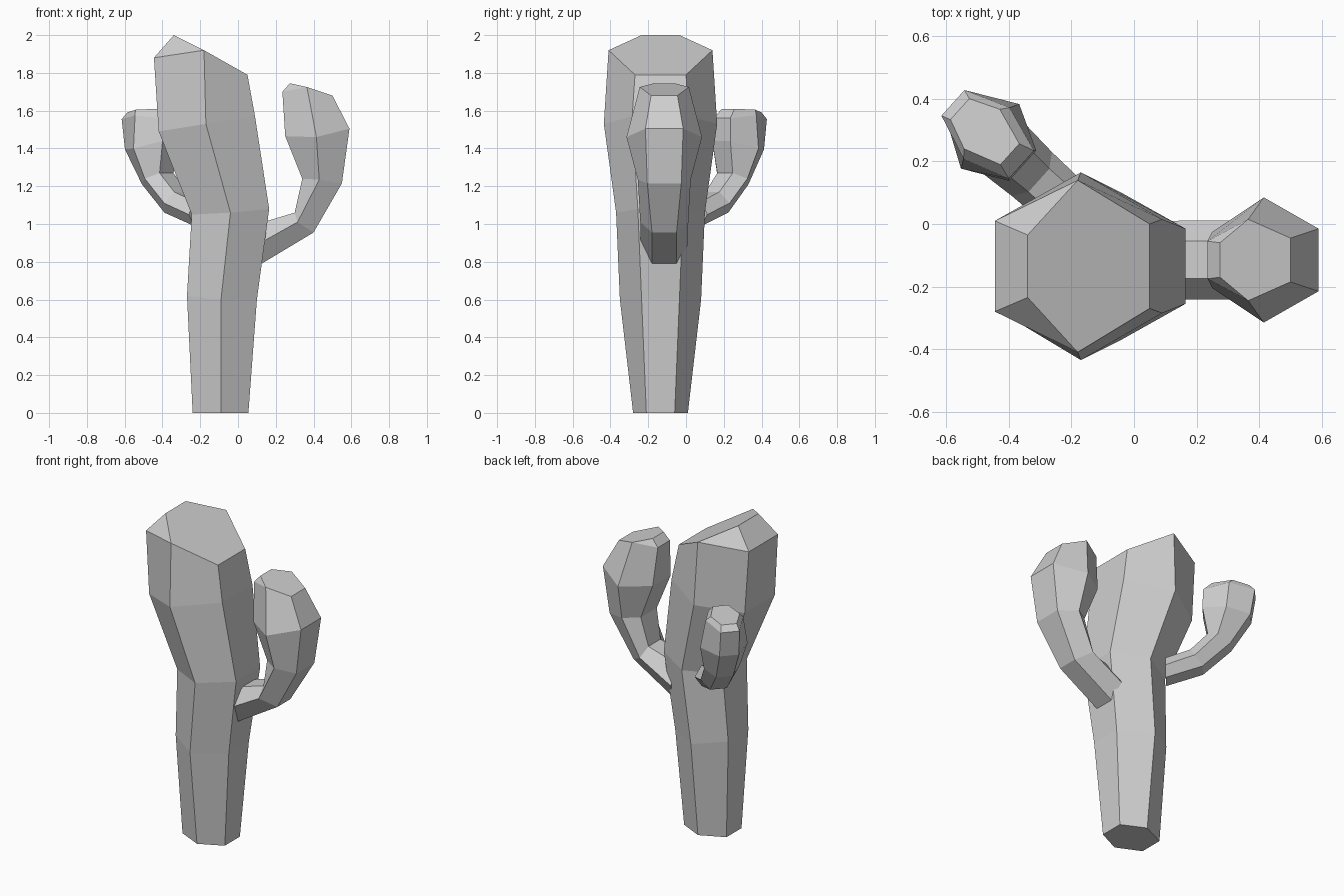
import bpy
import bmesh
from math import radians
from mathutils import Matrix, Vector

default_cube = bpy.data.objects.get("Cube")
if default_cube:
    bpy.data.objects.remove(default_cube, do_unlink=True)


def make_material(name, colour):
    material = bpy.data.materials.new(name)
    material.use_nodes = True
    material.diffuse_color = colour
    shader = material.node_tree.nodes["Principled BSDF"]
    shader.inputs["Base Color"].default_value = colour
    shader.inputs["Roughness"].default_value = 0.8
    return material


def ring_points(inner, middle, outer):
    """Six-sided section, each station given as (reach, height, half width)."""
    (xi, zi, wi), (xm, zm, wm), (xo, zo, wo) = inner, middle, outer
    return [Vector(p) for p in (
        (xi, -wi, zi), (xm, -wm, zm), (xo, -wo, zo),
        (xo, wo, zo), (xm, wm, zm), (xi, wi, zi))]


def loft_stem(name, sections, origin, turn, material):
    """Skin the sections, cap both ends and weld rings that share corners."""
    bm = bmesh.new()
    rings = [[bm.verts.new(p) for p in ring_points(*section)]
             for section in sections]
    for lower, upper in zip(rings, rings[1:]):
        for i in range(len(lower)):
            j = (i + 1) % len(lower)
            bm.faces.new((lower[i], lower[j], upper[j], upper[i]))
    bm.faces.new(list(reversed(rings[0])))
    bm.faces.new(rings[-1])
    bmesh.ops.remove_doubles(bm, verts=bm.verts[:], dist=0.001)
    bmesh.ops.recalc_face_normals(bm, faces=bm.faces[:])
    placement = Matrix.Translation(origin) @ Matrix.Rotation(radians(turn), 4, "Z")
    bmesh.ops.transform(bm, matrix=placement, verts=bm.verts[:])

    mesh = bpy.data.meshes.new(name)
    bm.to_mesh(mesh)
    bm.free()
    mesh.materials.append(material)
    stem = bpy.data.objects.new(name, mesh)
    bpy.context.scene.collection.objects.link(stem)
    return stem


plant_grey = make_material("plant grey", (0.62, 0.62, 0.62, 1.0))

# Trunk: leans to one side and swells towards a slanted crown
trunk_sections = [
    ((-.24, 0, .075), (-.09, 0, .145), (.055, 0, .075)),
    ((-.27, .62, .1), (-.09, .6, .215), (.1, .6, .1)),
    ((-.245, 1.05, .12), (-.04, 1.06, .235), (.165, 1.08, .12)),
    ((-.42, 1.49, .15), (-.17, 1.53, .3), (.09, 1.57, .15)),
    ((-.445, 1.88, .145), (-.18, 1.92, .275), (.05, 1.79, .135)),
    ((-.34, 2, .1), (-.18, 1.92, .275), (.05, 1.79, .135)),
]
loft_stem("trunk", trunk_sections, (0, -.135, 0), 0, plant_grey)

# Large arm on the left side
large_arm_sections = [
    ((.1, 1, .06), (.1, .89, .125), (.125, .79, .065)),
    ((.3, 1.06, .06), (.315, 1.01, .127), (.4, .955, .065)),
    ((.34, 1.24, .08), (.43, 1.235, .14), (.55, 1.215, .09)),
    ((.25, 1.465, .09), (.415, 1.46, .2), (.59, 1.505, .1)),
    ((.235, 1.7, .06), (.365, 1.725, .13), (.5, 1.68, .07)),
    ((.275, 1.745, .055), (.365, 1.725, .13), (.5, 1.68, .07)),
]
loft_stem("large_arm", large_arm_sections, (0, -.115, 0), 0, plant_grey)

# Small arm turned towards the back right
small_arm_sections = [
    ((0, 1.12, .05), (0, 1.05, .09), (0, .99, .05)),
    ((.14, 1.17, .05), (.17, 1.11, .095), (.21, 1.06, .05)),
    ((.24, 1.27, .055), (.3, 1.24, .105), (.37, 1.21, .05)),
    ((.21, 1.44, .065), (.35, 1.4, .139), (.485, 1.395, .057)),
    ((.215, 1.56, .06), (.365, 1.575, .11), (.51, 1.555, .055)),
    ((.265, 1.61, .045), (.385, 1.605, .085), (.48, 1.59, .045)),
]
loft_stem("small_arm", small_arm_sections, (-.2, .046, 0), 138, plant_grey)
